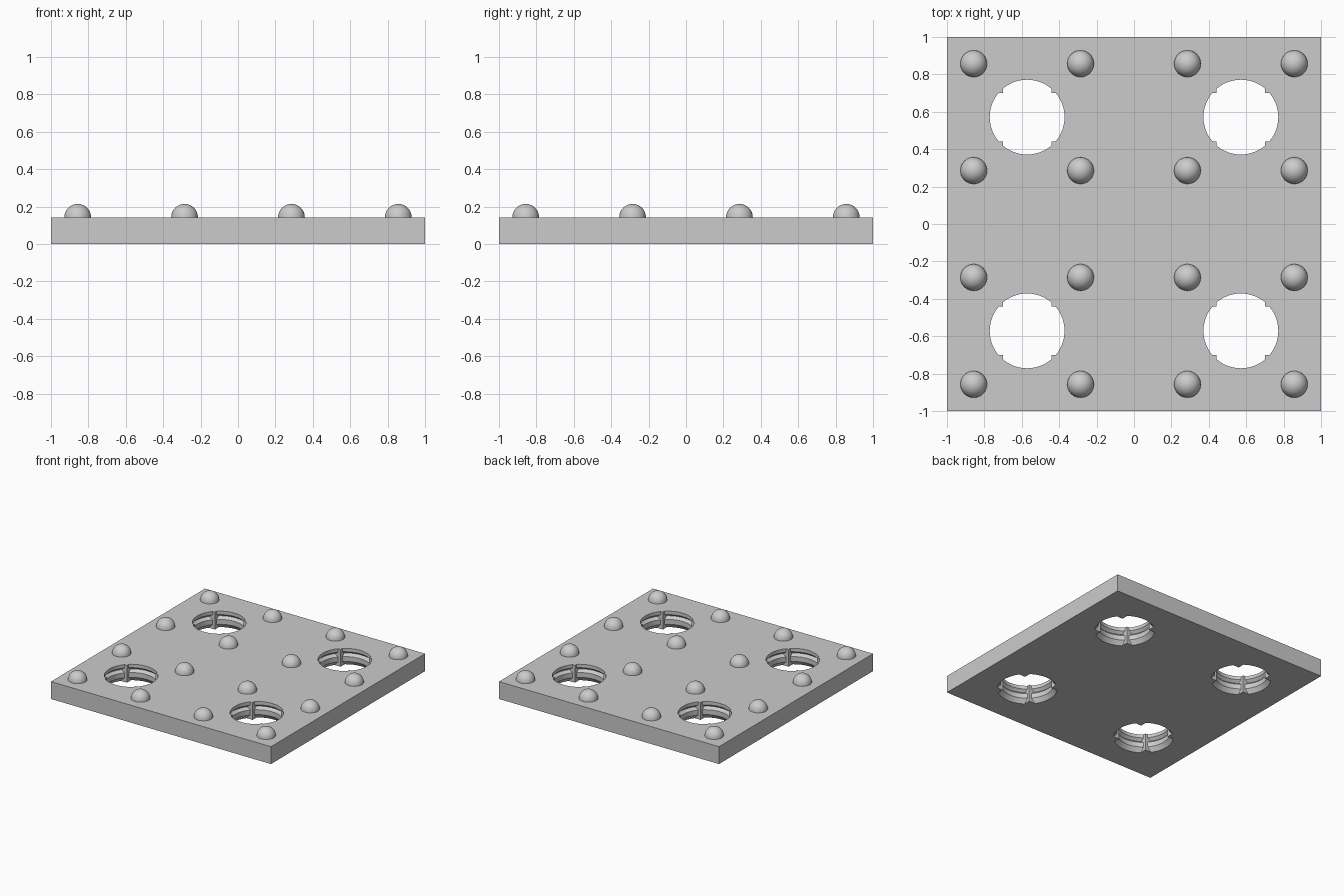
import bpy, bmesh, math
from mathutils import Matrix

cube = bpy.data.objects.get("Cube")
if cube:
    bpy.data.objects.remove(cube, do_unlink=True)

HEIGHT = 0.143
PITCH = 4 / 7
TAB = 0.13

grey = bpy.data.materials.new("plain_grey")
grey.use_nodes = True
colour = (0.6, 0.6, 0.6, 1)
grey.diffuse_color = colour
grey.node_tree.nodes["Principled BSDF"].inputs["Base Color"].default_value = colour


def make_object(name, bm):
    bmesh.ops.recalc_face_normals(bm, faces=bm.faces)
    mesh = bpy.data.meshes.new(name)
    bm.to_mesh(mesh)
    bm.free()
    mesh.materials.append(grey)
    obj = bpy.data.objects.new(name, mesh)
    bpy.context.collection.objects.link(obj)
    return obj


def smooth(obj):
    bpy.ops.object.select_all(action="DESELECT")
    obj.select_set(True)
    bpy.context.view_layer.objects.active = obj
    bpy.ops.object.shade_smooth_by_angle(angle=math.radians(30))


def hole_section(radius, steps=14):
    """Circle whose four diagonals are filled by square corner tabs."""
    reach = math.asin(TAB / radius)
    points = []
    for quarter in range(4):
        turn = quarter * math.pi / 2
        for i in range(steps + 1):
            a = turn - reach + 2 * reach * i / steps
            points.append((radius * math.cos(a), radius * math.sin(a)))
        a = turn + math.pi / 4
        points.append((TAB * math.sqrt(2) * math.cos(a), TAB * math.sqrt(2) * math.sin(a)))
    return points


# Hole profile: flared mouth below, snap groove near the top
profile = [(-0.05, 0.226), (0, 0.226), (0.035, 0.2), (0.075, 0.2),
           (0.095, 0.222), (0.115, 0.2), (0.2, 0.2)]
bm = bmesh.new()
for cx in (-PITCH, PITCH):
    for cy in (-PITCH, PITCH):
        rings = [[bm.verts.new((cx + x, cy + y, z)) for x, y in hole_section(r)]
                 for z, r in profile]
        for low, high in zip(rings, rings[1:]):
            for i in range(len(low)):
                j = (i + 1) % len(low)
                bm.faces.new((low[i], low[j], high[j], high[i]))
        bm.faces.new(rings[0][::-1])
        bm.faces.new(rings[-1])
cutter = make_object("hole_cutter", bm)
cutter.hide_render = True

# Square plate with the four holes cut through
bm = bmesh.new()
bmesh.ops.create_cube(bm, size=1, matrix=Matrix.Translation((0, 0, HEIGHT / 2))
                      @ Matrix.Diagonal((2, 2, HEIGHT, 1)))
plate = make_object("base_plate", bm)
cut = plate.modifiers.new("holes", "BOOLEAN")
cut.operation = "DIFFERENCE"
cut.solver = "EXACT"
cut.object = cutter
bpy.context.view_layer.objects.active = plate
bpy.ops.object.modifier_apply(modifier=cut.name)
bpy.data.objects.remove(cutter, do_unlink=True)
smooth(plate)

# Grid of half-round studs
bm = bmesh.new()
for col in range(4):
    for row in range(4):
        spot = Matrix.Translation(((col - 1.5) * PITCH, (row - 1.5) * PITCH, HEIGHT))
        bmesh.ops.create_uvsphere(bm, u_segments=32, v_segments=16,
                                  radius=PITCH / 8, matrix=spot)
hidden = [v for v in bm.verts if v.co.z < HEIGHT - 0.001]
bmesh.ops.delete(bm, geom=hidden, context="VERTS")
studs = make_object("round_studs", bm)
smooth(studs)
